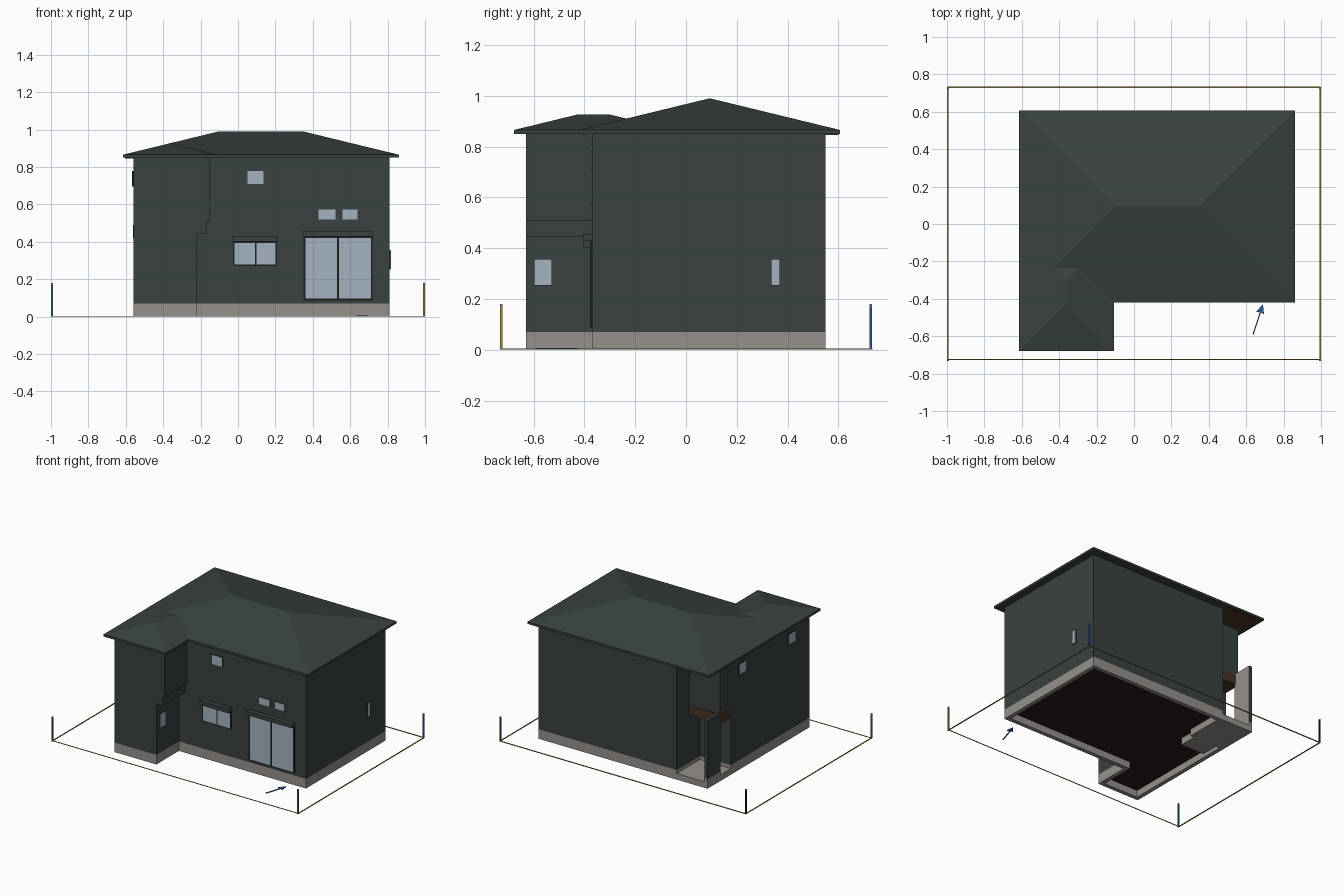
import bpy, bmesh, math
from mathutils import Matrix, Vector

if "Cube" in bpy.data.objects:
    bpy.data.objects.remove(bpy.data.objects["Cube"], do_unlink=True)


def material(name, rgb):
    m = bpy.data.materials.new(name)
    m.use_nodes = True
    m.diffuse_color = (*rgb, 1)
    m.node_tree.nodes["Principled BSDF"].inputs["Base Color"].default_value = (*rgb, 1)
    return m


CHARCOAL = material("charcoal", (.042, .054, .053))
CONCRETE = material("concrete", (.30, .28, .26))
GLASS = material("pale_glass", (.37, .45, .52))
BLACK = material("black_frame", (.012, .014, .014))
WOOD = material("brown_wood", (.07, .032, .022))
FLOOR = material("dark_floor", (.024, .012, .011))
GOLD = material("gold", (.36, .25, .05))
GREEN = material("green", (.02, .22, .045))
BLUE = material("blue", (.03, .10, .36))


def finish(name, bm, *mats):
    bmesh.ops.recalc_face_normals(bm, faces=bm.faces[:])
    mesh = bpy.data.meshes.new(name)
    bm.to_mesh(mesh)
    bm.free()
    for m in mats:
        mesh.materials.append(m)
    obj = bpy.data.objects.new(name, mesh)
    bpy.context.collection.objects.link(obj)
    return obj


def prism_mesh(outline, z0, z1):
    bm = bmesh.new()
    base = bm.faces.new([bm.verts.new((x, y, z0)) for x, y in outline])
    top = bmesh.ops.extrude_face_region(bm, geom=[base], use_keep_orig=True)["geom"]
    verts = [v for v in top if isinstance(v, bmesh.types.BMVert)]
    bmesh.ops.translate(bm, verts=verts, vec=(0, 0, z1 - z0))
    bmesh.ops.recalc_face_normals(bm, faces=bm.faces[:])
    return bm


def prism(name, outline, z0, z1, mat):
    return finish(name, prism_mesh(outline, z0, z1), mat)


def box(name, lo, hi, mat):
    corners = [(lo[0], lo[1]), (hi[0], lo[1]), (hi[0], hi[1]), (lo[0], hi[1])]
    return prism(name, corners, lo[2], hi[2], mat)


# Main body limits: left wall, right wall, front wall, back wall, wing front
L, R, F, B, WING = -.56, .81, -.37, .55, -.63
PORCH_X, PORCH_Y, UPPER_Y = -.31, .28, .405


def footprint(wing_x, notch_y):
    return [(L, WING), (wing_x, WING), (wing_x, F), (R, F), (R, B),
            (PORCH_X, B), (PORCH_X, notch_y), (L, notch_y)]


# Foundation: hollow underneath, with a dark floor inside
bm = prism_mesh(footprint(-.22, PORCH_Y), 0, .07)
under = min(bm.faces, key=lambda f: f.calc_center_median().z)
bmesh.ops.inset_region(bm, faces=[under], thickness=.03, use_even_offset=True)
inner = bmesh.ops.extrude_discrete_faces(bm, faces=[under])["faces"][0]
bmesh.ops.translate(bm, verts=inner.verts[:], vec=(0, 0, .05))
inner.material_index = 1
finish("foundation", bm, CONCRETE, FLOOR)

# Walls: ground floor, stepped ledge, upper floor
prism("ground_floor_walls", footprint(-.22, PORCH_Y), .07, .46, CHARCOAL)
prism("ledge_walls", footprint(-.168, UPPER_Y), .445, .51, CHARCOAL)
prism("upper_floor_walls", footprint(-.153, UPPER_Y), .51, .85, CHARCOAL)

# Porch: slab, buried base, thin screen wall, wooden ceiling and eave lining
box("porch_slab", (L, PORCH_Y, 0), (PORCH_X, B, .045), CONCRETE)
box("porch_base", (-.50, .12, 0), (PORCH_X, PORCH_Y, .06), CONCRETE)
box("screen_footing", (L, .40, 0), (L + .025, B, .07), CONCRETE)
bm = prism_mesh([(L, .40), (L + .025, .40), (L + .025, B), (L, B)], .07, .50)
for f in bm.faces:
    f.material_index = 1 if f.normal.x > .9 else 0
finish("porch_screen", bm, CHARCOAL, CONCRETE)
box("porch_ceiling", (L - .002, PORCH_Y, .42), (PORCH_X, UPPER_Y + .003, .49), WOOD)
box("porch_eave_lining", (-.605, UPPER_Y, .846), (PORCH_X, .60, .852), WOOD)


# Roofs: an eave slab carrying a hip, ridge running along the longer side
def hip_roof(name, x0, x1, y0, y1, slope=.243, eave=.85, edge=.016):
    bm = prism_mesh([(x0, y0), (x1, y0), (x1, y1), (x0, y1)], eave, eave + edge)
    half = min(x1 - x0, y1 - y0) / 2
    top = max(bm.faces, key=lambda f: f.calc_center_median().z)
    ring = sorted(top.verts, key=lambda v: math.atan2(v.co.y - (y0 + y1) / 2,
                                                      v.co.x - (x0 + x1) / 2))
    bm.faces.remove(top)
    z = eave + edge + half * slope
    sw, se, ne, nw = ring
    a = bm.verts.new((x0 + half, y0 + half, z))
    b = bm.verts.new((x1 - half, y1 - half, z))
    if x1 - x0 > y1 - y0:
        faces = [(sw, se, b, a), (ne, nw, a, b), (se, ne, b), (nw, sw, a)]
    else:
        faces = [(se, ne, b, a), (nw, sw, a, b), (sw, se, a), (ne, nw, b)]
    for f in faces:
        bm.faces.new(f)
    return finish(name, bm, CHARCOAL)


hip_roof("main_roof", -.615, .86, -.42, .607)
hip_roof("wing_roof", -.615, -.108, -.678, -.05)


# Windows: a shallow frame with glass panes, on a wall facing +x, -x or -y
def window(name, side, wall, spans, z0, z1, rim=.006, out=.006):
    def plate(part, a0, a1, b0, b1, depth, mat):
        if side == "front":
            box(part, (a0, wall - depth, b0), (a1, wall + .004, b1), mat)
        elif side == "plus_x":
            box(part, (wall - .004, a0, b0), (wall + depth, a1, b1), mat)
        else:
            box(part, (wall - depth, a0, b0), (wall + .004, a1, b1), mat)
    plate(name + "_frame", spans[0][0] - rim, spans[-1][1] + rim,
          z0 - rim, z1 + rim, out, BLACK if rim > .003 else CHARCOAL)
    for i, (a0, a1) in enumerate(spans):
        plate(f"{name}_glass_{i + 1}", a0, a1, z0, z1, out + .002, GLASS)


window("garden_door", "front", F, [(.36, .53), (.54, .71)], .096, .42, rim=.01)
window("double_window", "front", F, [(-.02, .09), (.10, .20)], .28, .395, rim=.008)
window("small_windows", "front", F, [(.43, .52)], .52, .572, rim=.002)
window("small_window_right", "front", F, [(.56, .64)], .52, .572, rim=.002)
window("upper_window", "front", F, [(.05, .135)], .71, .78, rim=.002)
window("wing_window", "plus_x", -.22, [(-.597, -.53)], .255, .355, rim=.002)
window("side_window", "plus_x", R, [(.337, .368)], .255, .355, rim=.002)
window("left_window_back", "minus_x", L, [(.11, .19)], .70, .775, rim=.004)
window("left_window_front", "minus_x", L, [(-.46, -.38)], .70, .775, rim=.004)

# Shutter boxes above the large openings
box("garden_door_shutter_box", (.348, -.405, .43), (.72, F, .457), CHARCOAL)
box("double_window_shutter_box", (-.03, -.405, .402), (.21, F, .432), CHARCOAL)

# Plot boundary: thin ground strips and coloured corner stakes
X, Y = .996, .73
box("boundary_front", (-X, -Y + .004, 0), (X, -Y + .009, .004), GOLD)
box("boundary_back", (-X, Y - .004, 0), (X, Y + .004, .004), GOLD)
for label, sx in (("left", 1), ("right", -1)):
    box("boundary_" + label, (sx * X - .004, -Y, 0), (sx * X + .004, Y, .004), GOLD)
for name, sx, sy, mat in (("stake_green", -1, -1, GREEN), ("stake_gold", 1, -1, GOLD),
                          ("stake_blue", 1, 1, BLUE), ("stake_black", -1, 1, BLACK)):
    x, y = sx * .995, sy * .728
    box(name, (x - .005, y - .005, 0), (x + .005, y + .005, .17), mat)
    box(name + "_cap", (x - .005, y - .005, .17), (x + .005, y + .005, .18), CONCRETE)

# Ground arrow pointing at the house
half = [(0, .003), (.125, .003), (.12, .022)]
profile = half + [(.17, 0)] + [(x, -y) for x, y in reversed(half)]
spin = Matrix.Rotation(math.radians(72), 2)
arrow = [spin @ Vector(p) + Vector((.637, -.59)) for p in profile]
prism("ground_arrow", arrow, 0, .006, BLUE)
